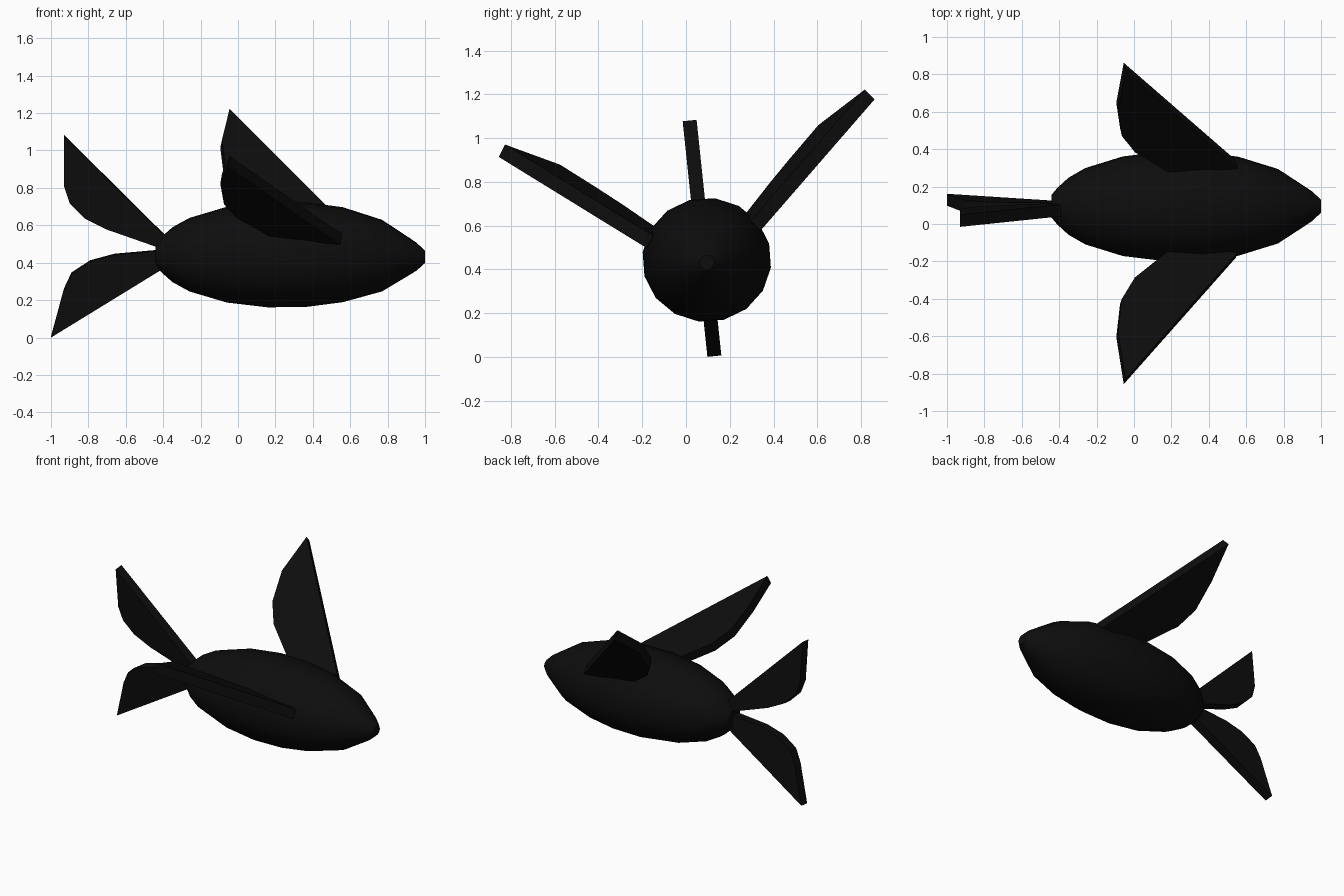
import bpy, bmesh, math
from mathutils import Vector

if "Cube" in bpy.data.objects:
    bpy.data.objects.remove(bpy.data.objects["Cube"])

CY, CZ = 0.095, 0.443          # body axis
THICK = 0.064                  # fin thickness

black = bpy.data.materials.new("near_black")
black.diffuse_color = (0.004, 0.004, 0.004, 1)
black.use_nodes = True
black.node_tree.nodes["Principled BSDF"].inputs["Base Color"].default_value = black.diffuse_color


def finish(name, bm, smooth=False):
    bmesh.ops.recalc_face_normals(bm, faces=bm.faces)
    mesh = bpy.data.meshes.new(name)
    bm.to_mesh(mesh)
    bm.free()
    for p in mesh.polygons:
        p.use_smooth = smooth and len(p.vertices) == 4
    mesh.materials.append(black)
    ob = bpy.data.objects.new(name, mesh)
    bpy.context.collection.objects.link(ob)
    return ob


def fin(name, points):
    """Flat plate of constant thickness around a closed outline."""
    bm = bmesh.new()
    face = bm.faces.new([bm.verts.new(p) for p in points])
    face.normal_update()
    n = face.normal * THICK
    for v in bm.verts:
        v.co -= n / 2
    ext = bmesh.ops.extrude_face_region(bm, geom=[face], use_keep_orig=True)
    for v in ext["geom"]:
        if isinstance(v, bmesh.types.BMVert):
            v.co += n
    return finish(name, bm)


# Body: (x, radius) profile turned around the x axis
profile = [(-0.44, 0.06), (-0.41, 0.095), (-0.35, 0.148), (-0.26, 0.198),
           (-0.06, 0.258), (0.16, 0.284), (0.37, 0.281), (0.56, 0.256),
           (0.77, 0.193), (0.92, 0.098), (0.955, 0.075), (1.0, 0.033)]
SIDES = 16
bm = bmesh.new()
rings = []
for x, r in profile:
    cz = CZ - 0.012 * max(0, (x - 0.6) / 0.4)
    ring = []
    for i in range(SIDES):
        a = 2 * math.pi * (i + 0.5) / SIDES + math.radians(4)
        ring.append(bm.verts.new((x, CY + 1.04 * r * math.cos(a), cz + r * math.sin(a))))
    rings.append(ring)
for a, b in zip(rings, rings[1:]):
    for i in range(SIDES):
        j = (i + 1) % SIDES
        bm.faces.new((a[i], a[j], b[j], b[i]))
bm.faces.new(rings[0])
bm.faces.new(rings[-1])
finish("body", bm, smooth=True)

# Side fins: one outline, mirrored across the slightly rolled midplane
side = [(0.55, -0.165, 0.525), (-0.05, -0.842, 0.942), (-0.09, -0.59, 0.85),
        (-0.07, -0.415, 0.74), (0.0, -0.30, 0.665), (0.2, -0.14, 0.555)]
roll = math.radians(98.7)
axis = Vector((math.cos(roll), math.sin(roll)))


def mirrored(p):
    d = Vector((p[1] - CY, p[2] - CZ))
    m = 2 * d.dot(axis) * axis - d
    return (p[0], CY + m.x, CZ + m.y)


fin("near_side_fin", side)
fin("far_side_fin", [mirrored(p) for p in side])

# Tail fins: (x, z) outlines lying on the rolled midplane
upper = [(-0.39, 0.545), (-0.93, 1.08), (-0.93, 0.81), (-0.90, 0.72),
         (-0.82, 0.64), (-0.70, 0.58), (-0.40, 0.475)]
lower = [(-0.41, 0.365), (-1.0, 0.003), (-0.93, 0.26), (-0.89, 0.345),
         (-0.79, 0.41), (-0.66, 0.445), (-0.40, 0.468)]
for name, outline in (("upper_tail_fin", upper), ("lower_tail_fin", lower)):
    fin(name, [(x, 0.13 - 0.105 * z, z) for x, z in outline])
